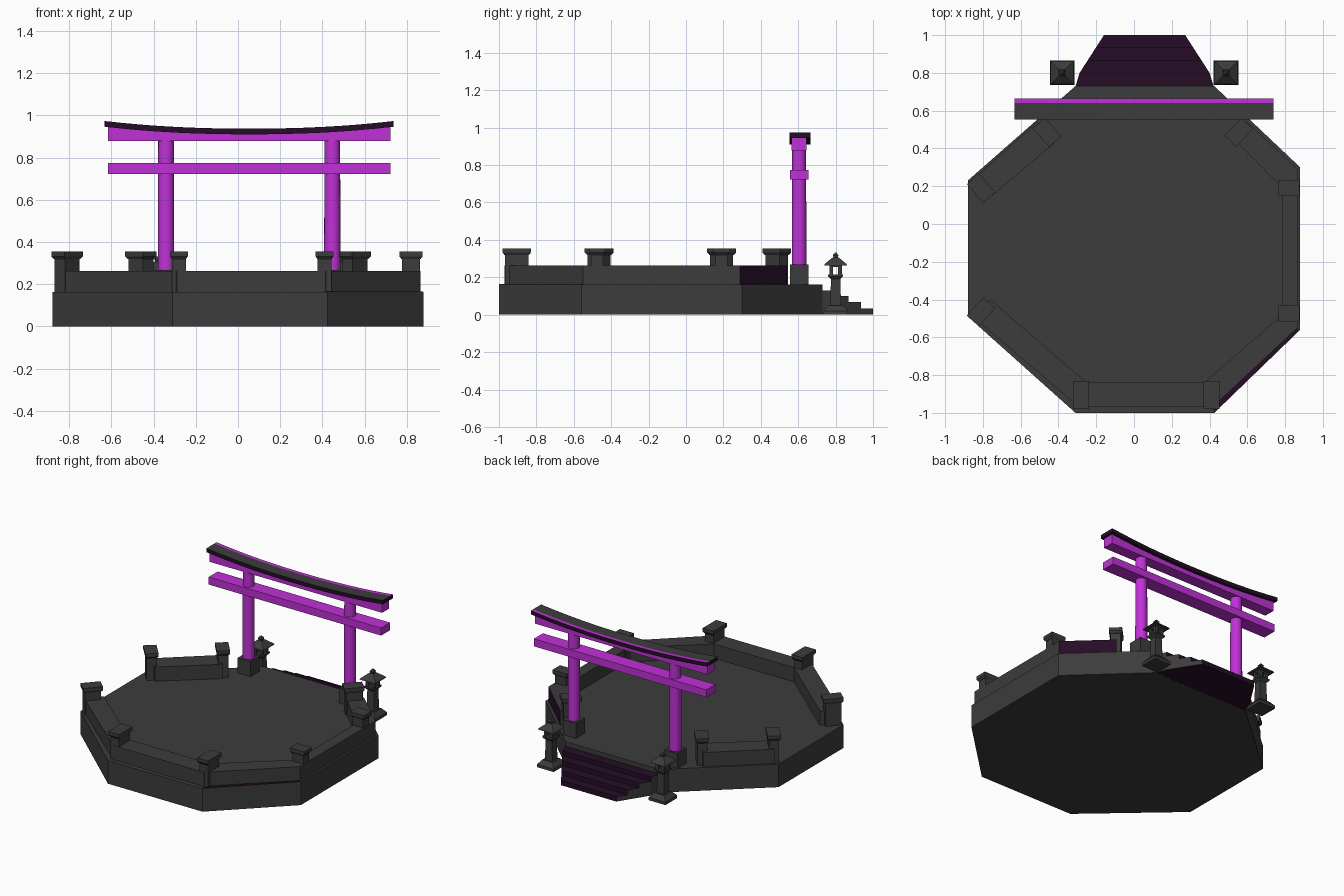
import bpy, bmesh, math
from mathutils import Matrix, Vector

if "Cube" in bpy.data.objects:
    bpy.data.objects.remove(bpy.data.objects["Cube"])


def mat(name, rgb):
    m = bpy.data.materials.new(name)
    m.diffuse_color = (*rgb, 1)
    m.use_nodes = True
    m.node_tree.nodes["Principled BSDF"].inputs["Base Color"].default_value = m.diffuse_color
    return m


STONE = mat("dark_stone", (0.045, 0.045, 0.045))
PAINT = mat("magenta_paint", (0.53, 0.031, 0.68))
SHADE = mat("deep_purple", (0.018, 0.004, 0.020))


def finish(bm, name, mats, rule=None):
    bmesh.ops.recalc_face_normals(bm, faces=bm.faces)
    bm.normal_update()
    if rule:
        for f in bm.faces:
            f.material_index = rule(f)
    me = bpy.data.meshes.new(name)
    bm.to_mesh(me)
    bm.free()
    for m in mats:
        me.materials.append(m)
    ob = bpy.data.objects.new(name, me)
    bpy.context.collection.objects.link(ob)
    return ob


def add_prism(bm, pts, z0, z1):
    lo = [bm.verts.new((x, y, z0)) for x, y in pts]
    hi = [bm.verts.new((x, y, z1)) for x, y in pts]
    bm.faces.new(lo[::-1])
    bm.faces.new(hi)
    n = len(pts)
    for i in range(n):
        j = (i + 1) % n
        bm.faces.new((lo[i], lo[j], hi[j], hi[i]))


def add_frustum(bm, c, s0, s1, z0, z1, rot=0.0):
    """Tapered box: s0 and s1 are the (x, y) sizes at bottom and top."""
    M = Matrix.Translation((c[0], c[1], 0)) @ Matrix.Rotation(math.radians(rot), 4, 'Z')
    rings = []
    for (sx, sy), z in ((s0, z0), (s1, z1)):
        rings.append([bm.verts.new(M @ Vector((a * sx / 2, b * sy / 2, z)))
                      for a, b in ((-1, -1), (1, -1), (1, 1), (-1, 1))])
    lo, hi = rings
    bm.faces.new(lo[::-1])
    bm.faces.new(hi)
    for i in range(4):
        j = (i + 1) % 4
        bm.faces.new((lo[i], lo[j], hi[j], hi[i]))


# Octagonal platform
bm = bmesh.new()
add_prism(bm, [(-.31, -1), (.425, -1), (.88, -.56), (.88, .30),
               (.425, .73), (-.31, .73), (-.88, .23), (-.88, -.49)], 0, .162)
finish(bm, "platform", [STONE])

# Low parapet walls (left side stays open)
walls = {
    "front": [(-.29, -.97), (.415, -.97), (.37, -.84), (-.25, -.84)],
    "front_right": [(.415, -.97), (.865, -.55), (.785, -.48), (.37, -.84)],
    "right": [(.865, -.55), (.865, .29), (.785, .19), (.785, -.48)],
    "back_right": [(.865, .29), (.60, .54), (.52, .46), (.785, .19)],
    "back_left": [(-.855, .235), (-.51, .54), (-.42, .43), (-.75, .15)],
    "front_left": [(-.86, -.485), (-.29, -.97), (-.25, -.84), (-.76, -.40)],
}
for key, pts in walls.items():
    bm = bmesh.new()
    add_prism(bm, pts, .155, .262)
    # the outer face of the back right wall is dark purple
    rule = (lambda f: int(f.normal.x > .5 and f.normal.y > .5)) if key == "back_right" else None
    finish(bm, "wall_" + key, [STONE, SHADE], rule)

# Purple strip on the platform rim outside the front right wall
bm = bmesh.new()
add_prism(bm, [(.425, -.998), (.878, -.56), (.865, -.55), (.415, -.97)], .16, .165)
finish(bm, "rim_strip", [SHADE])

# Parapet posts with flared caps: x, y, wall direction, depth
posts = [(-.81, .19, 41, .13), (-.46, .485, 41, .13), (-.81, -.465, -42, .13),
         (-.28, -.905, 0, .15), (.41, -.905, 0, .15), (.82, -.475, 90, .11),
         (.82, .19, 90, .11), (.555, .485, -44, .13)]
for i, (x, y, rot, d) in enumerate(posts):
    bm = bmesh.new()
    add_frustum(bm, (x, y), (.065, d - .025), (.065, d - .025), .155, .32, rot)
    add_frustum(bm, (x, y), (.066, d - .02), (.085, d), .318, .332, rot)
    add_frustum(bm, (x, y), (.085, d), (.085, d), .332, .355, rot)
    finish(bm, f"parapet_post_{i + 1}", [STONE])

# Stairs: stacked treads narrowing away from the platform, stone on the sides
def half_width(y):
    return .365 - (y - .73) * .3 if y < .8 else .344 - (y - .8) * .645


for i, (y1, z1) in enumerate([(.80, .13), (.868, .10), (.935, .067), (1.0, .034)]):
    ys = [.72, .80] + ([y1] if y1 > .8 else [])
    pts = [(.056 + half_width(y), y) for y in ys] + [(.056 - half_width(y), y) for y in ys[::-1]]
    bm = bmesh.new()
    add_prism(bm, pts, 0, z1)
    finish(bm, f"stair_{i + 1}", [SHADE, STONE], lambda f: int(abs(f.normal.x) > .5))

# Gate pillars on stone blocks
GX, GY = .053, .605
for side, name in ((-1, "left"), (1, "right")):
    x = GX + side * .394
    bm = bmesh.new()
    add_frustum(bm, (x, GY), (.10, .10), (.10, .10), .155, .268)
    finish(bm, f"pillar_block_{name}", [STONE])
    bm = bmesh.new()
    bmesh.ops.create_cone(bm, cap_ends=True, segments=20, radius1=.039, radius2=.037, depth=.64,
                          matrix=Matrix.Translation((x, GY, .58)))
    for f in bm.faces:
        f.smooth = abs(f.normal.z) < .5
    finish(bm, f"pillar_{name}", [PAINT])

# Lower crossbeam
bm = bmesh.new()
add_frustum(bm, (GX, GY), (1.34, .10), (1.34, .10), .722, .775)
finish(bm, "lower_beam", [PAINT])


def swept(name, half, y0, y1, bottom, top, mats, rule=None, split=None):
    """Beam along x whose bottom and top heights are functions of t in -1..1."""
    n = 16
    bm = bmesh.new()
    ys = [y0] + ([split] if split else []) + [y1]
    prev = None
    for i in range(n + 1):
        t = -1 + 2 * i / n
        x = GX + t * half
        ring = [bm.verts.new((x, y, bottom(t))) for y in ys]
        ring += [bm.verts.new((x, y, top(t))) for y in ys[::-1]]
        if prev:
            for k in range(len(ring)):
                j = (k + 1) % len(ring)
                bm.faces.new((prev[k], prev[j], ring[j], ring[k]))
        if i in (0, n):
            bm.faces.new(ring)
        prev = ring
    return finish(bm, name, mats, rule)


def curve(t):
    return .910 + .036 * abs(t) ** 2.2


# Upper beam with flat underside, and the curved roof above it
swept("upper_beam", .67, .565, .645, lambda t: .878, lambda t: curve(t) + .001, [PAINT])


def roof_rule(f):
    if f.normal.z > .5:
        return 2 if f.calc_center_median().y > .64 else 0
    return 1


swept("gate_roof", .685, .553, .665, curve, lambda t: curve(t) + .027,
      [STONE, SHADE, PAINT], roof_rule, split=.64)

# Stone lanterns with an open fire box
for side, name in ((-1, "left"), (1, "right")):
    c = (GX + side * .434, .80)
    bm = bmesh.new()

    def tier(s0, s1, z0, z1, dx=0, dy=0):
        add_frustum(bm, (c[0] + dx, c[1] + dy), (s0, s0), (s1, s1), z0, z1)

    tier(.13, .13, 0, .02)
    tier(.13, .08, .02, .05)
    tier(.058, .05, .05, .19)
    tier(.05, .08, .19, .205)
    tier(.08, .08, .205, .216)
    for a in (-1, 1):
        for b in (-1, 1):
            tier(.02, .02, .216, .256, a * .023, b * .023)
    tier(.066, .066, .254, .268)
    tier(.122, .115, .264, .272)
    tier(.115, .035, .272, .305)
    tier(.022, .03, .305, .318)
    tier(.03, .008, .318, .332)
    finish(bm, f"lantern_{name}", [STONE])
